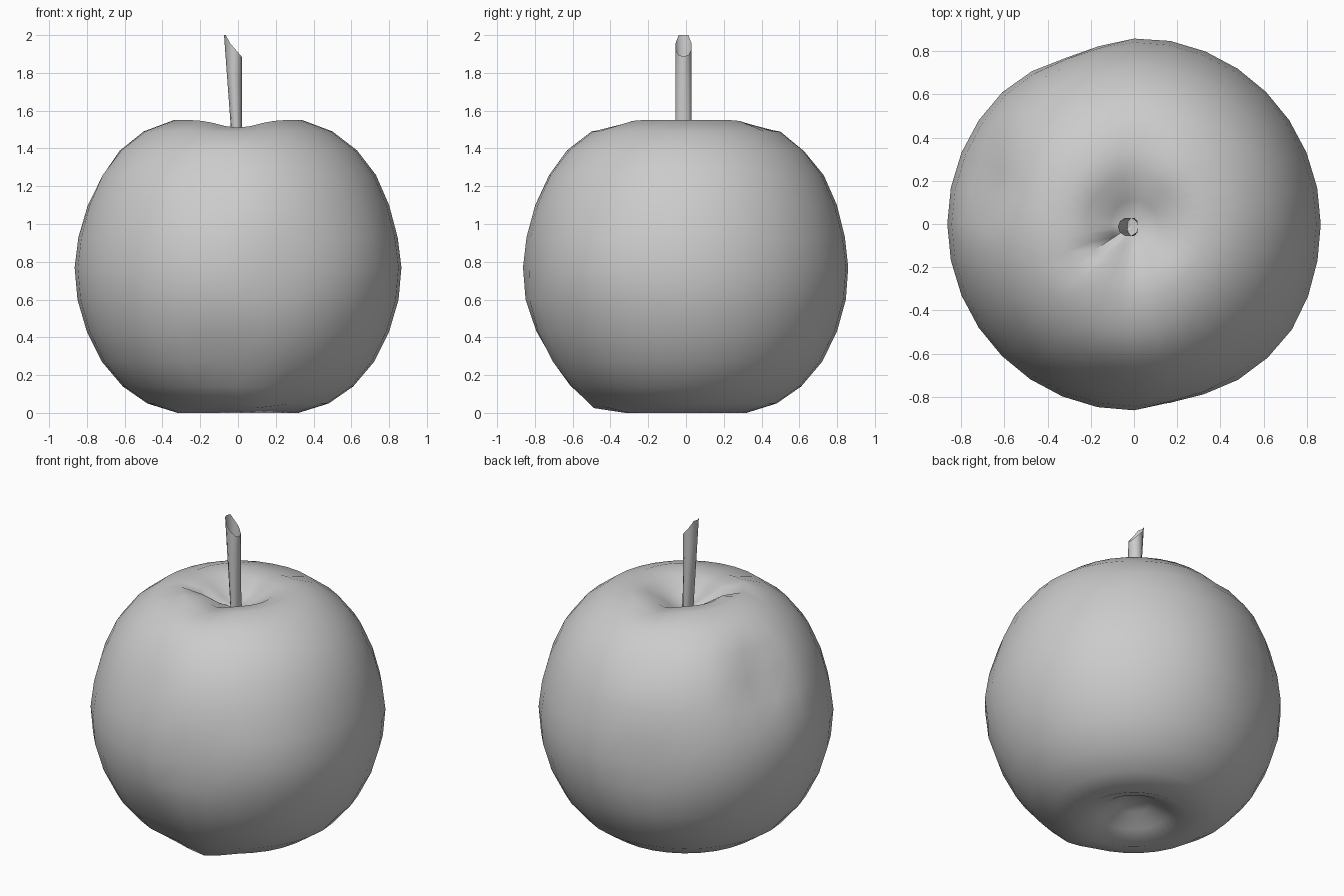
import bpy, bmesh, math
from mathutils import Vector

old = bpy.data.objects.get("Cube")
if old:
    bpy.data.objects.remove(old, do_unlink=True)

grey = bpy.data.materials.new("plain grey")
grey.use_nodes = True
grey.diffuse_color = (0.6, 0.6, 0.6, 1)
grey.node_tree.nodes["Principled BSDF"].inputs["Base Color"].default_value = (0.6, 0.6, 0.6, 1)


def loft(name, rings, start=None, end=None, angle=60):
    """Skin rings of points, closing either end with a fan to a pole."""
    bm = bmesh.new()
    rows = [[bm.verts.new(p) for p in ring] for ring in rings]
    n = len(rows[0])
    for a, b in zip(rows, rows[1:]):
        for i in range(n):
            j = (i + 1) % n
            bm.faces.new((a[i], a[j], b[j], b[i]))
    for pole, row in ((start, rows[0]), (end, rows[-1])):
        if pole:
            tip = bm.verts.new(pole)
            for i in range(n):
                bm.faces.new((row[i], row[(i + 1) % n], tip))
    if start and end:
        bmesh.ops.recalc_face_normals(bm, faces=bm.faces)
    mesh = bpy.data.meshes.new(name)
    bm.to_mesh(mesh)
    bm.free()
    mesh.materials.append(grey)
    obj = bpy.data.objects.new(name, mesh)
    bpy.context.collection.objects.link(obj)
    bpy.ops.object.select_all(action='DESELECT')
    obj.select_set(True)
    bpy.context.view_layer.objects.active = obj
    bpy.ops.object.shade_smooth_by_angle(angle=math.radians(angle))
    return obj


# Fruit body: turned profile (radius, height) from base hollow to stem hollow
profile = [(0.1, 0.11), (0.2, 0.05), (0.32, 0), (0.48, 0.05), (0.61, 0.14),
           (0.72, 0.27), (0.8, 0.43), (0.85, 0.6), (0.865, 0.77), (0.845, 0.93),
           (0.8, 1.1), (0.73, 1.26), (0.63, 1.39), (0.5, 1.49), (0.34, 1.55),
           (0.22, 1.53), (0.11, 1.46)]
# Dents and bulges: centre, spread, depth (negative pushes outward)
dents = [((-0.72, 0.22, 1.24), 0.16, 0.09),
         ((-0.15, -0.74, 1.22), 0.12, 0.03),
         ((-0.1, -0.74, 0.3), 0.15, 0.03),
         ((0.1, -0.48, 0.04), 0.12, -0.03),
         ((-0.28, 0.79, 0.77), 0.22, 0.035),
         ((0.22, -0.83, 0.77), 0.14, 0.025),
         ((0.7, -0.5, 0.77), 0.25, -0.015),
         ((-0.12, 0.62, 1.36), 0.12, 0.02)]
middle = Vector((0, 0, 0.77))
SEGMENTS = 32


def body_point(r, z, a):
    p = Vector((r * math.cos(a), r * math.sin(a), z))
    inward = (middle - p).normalized()
    push = sum(depth * math.exp(-((p - Vector(c)).length / w) ** 2) for c, w, depth in dents)
    p += inward * push
    if z > 1.4 and r < 0.4:
        # Rim dips front and back, with a crease running into the hollow
        p.z -= 0.04 * abs(math.sin(a)) ** 12 * (r / 0.34)
        p.z -= 0.04 * math.exp(-((a - 3.7) / 0.15) ** 2) * (r < 0.3)
    p.z = max(p.z, 0)
    return p


rings = [[body_point(r, z, math.tau * i / SEGMENTS) for i in range(SEGMENTS)]
         for r, z in profile]
loft("fruit_body", rings, start=(0, 0, 0.13), end=(0, 0, 1.41))


# Stem: hollow tapering tube with a slanted, broken top
def stem_ring(t):
    ring = []
    for i in range(10):
        a = math.tau * i / 10
        c, s = math.cos(a), math.sin(a)
        x = -0.005 - 0.022 * t + (0.025 + 0.022 * t) * c
        y = -0.013 + 0.044 * s
        top = 2.0 if c < -0.5 else 1.94 - 0.055 * c
        ring.append((x, y, 1.4 + (top - 1.4) * t))
    return ring


loft("stem", [stem_ring(t) for t in (0, 0.35, 0.7, 1)])
